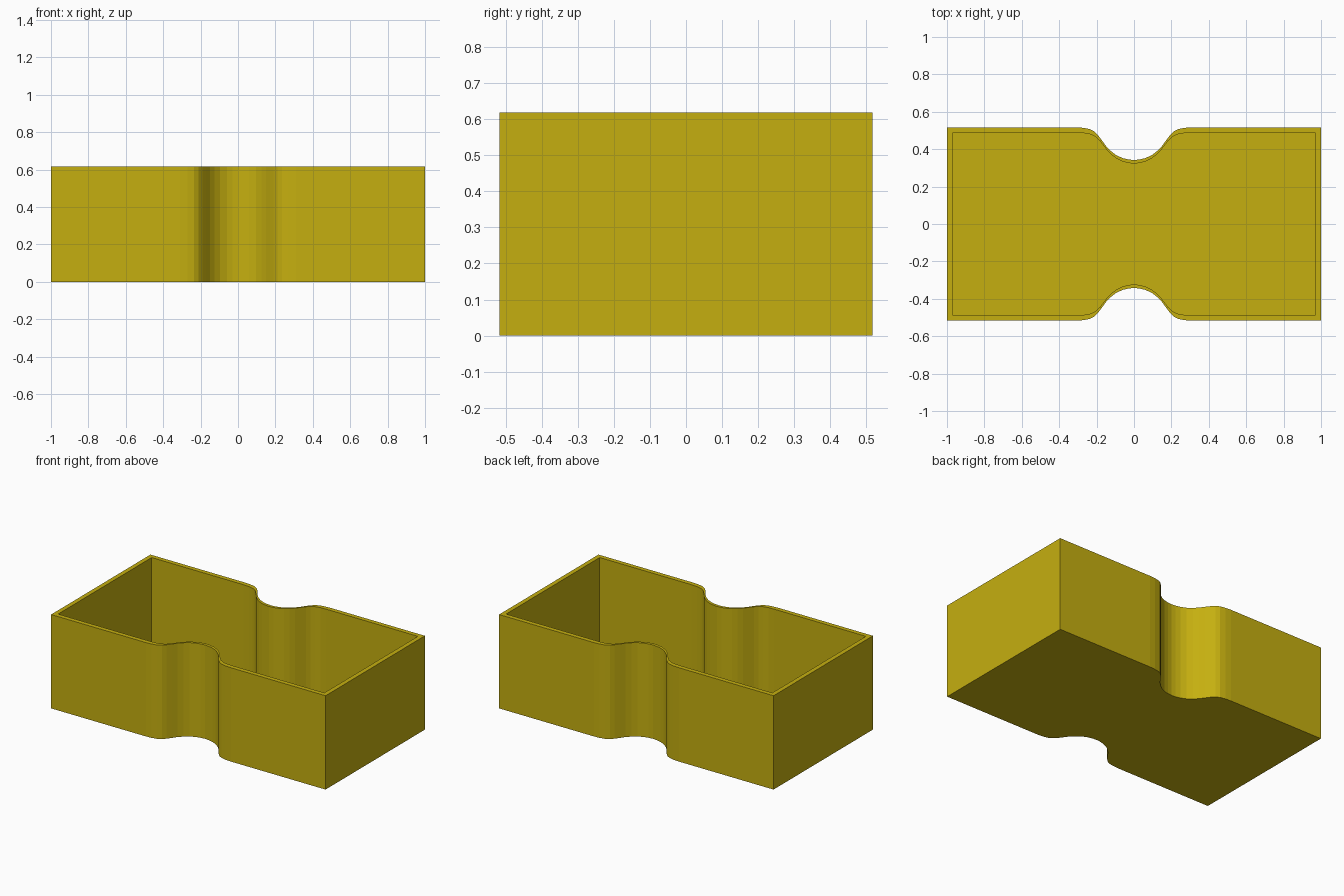
import bpy, bmesh

if "Cube" in bpy.data.objects:
    bpy.data.objects.remove(bpy.data.objects["Cube"])

H, FLOOR = 0.618, 0.03

# half of the pinched side, from the corner to the centre (x, y)
outer_half = [(1, .517), (.31, .517), (.27, .514), (.235, .507), (.21, .493), (.19, .472),
              (.17, .445), (.15, .417), (.125, .391), (.095, .368), (.06, .352), (.03, .345), (0, .342)]
inner_half = [(.97, .487), (.30, .487), (.26, .485), (.228, .478), (.203, .464), (.183, .445),
              (.162, .418), (.142, .392), (.118, .368), (.09, .348), (.058, .333), (.03, .326), (0, .323)]


def outline(half):
    """Mirror the half side into the full closed outline."""
    side = half + [(-x, y) for x, y in reversed(half[:-1])]
    return side + [(-x, -y) for x, y in side]


def ring(bm, pts, z):
    return [bm.verts.new((x, y, z)) for x, y in pts]


def bridge(bm, a, b):
    n = len(a)
    for i in range(n):
        j = (i + 1) % n
        bm.faces.new((a[i], a[j], b[j], b[i]))


# open tray: outer wall, rim, inner wall, floor
bm = bmesh.new()
out, inn = outline(outer_half), outline(inner_half)
rings = [ring(bm, out, 0), ring(bm, out, H), ring(bm, inn, H), ring(bm, inn, FLOOR)]
for a, b in zip(rings, rings[1:]):
    bridge(bm, a, b)
bm.faces.new(rings[0])
bm.faces.new(rings[-1])
bmesh.ops.recalc_face_normals(bm, faces=bm.faces[:])

mesh = bpy.data.meshes.new("pinched_box")
bm.to_mesh(mesh)
bm.free()
box = bpy.data.objects.new("pinched_box", mesh)
bpy.context.collection.objects.link(box)

# yellow material
mat = bpy.data.materials.new("yellow")
mat.diffuse_color = (0.56, 0.43, 0.005, 1)
mat.use_nodes = True
mat.node_tree.nodes["Principled BSDF"].inputs["Base Color"].default_value = mat.diffuse_color
mesh.materials.append(mat)
